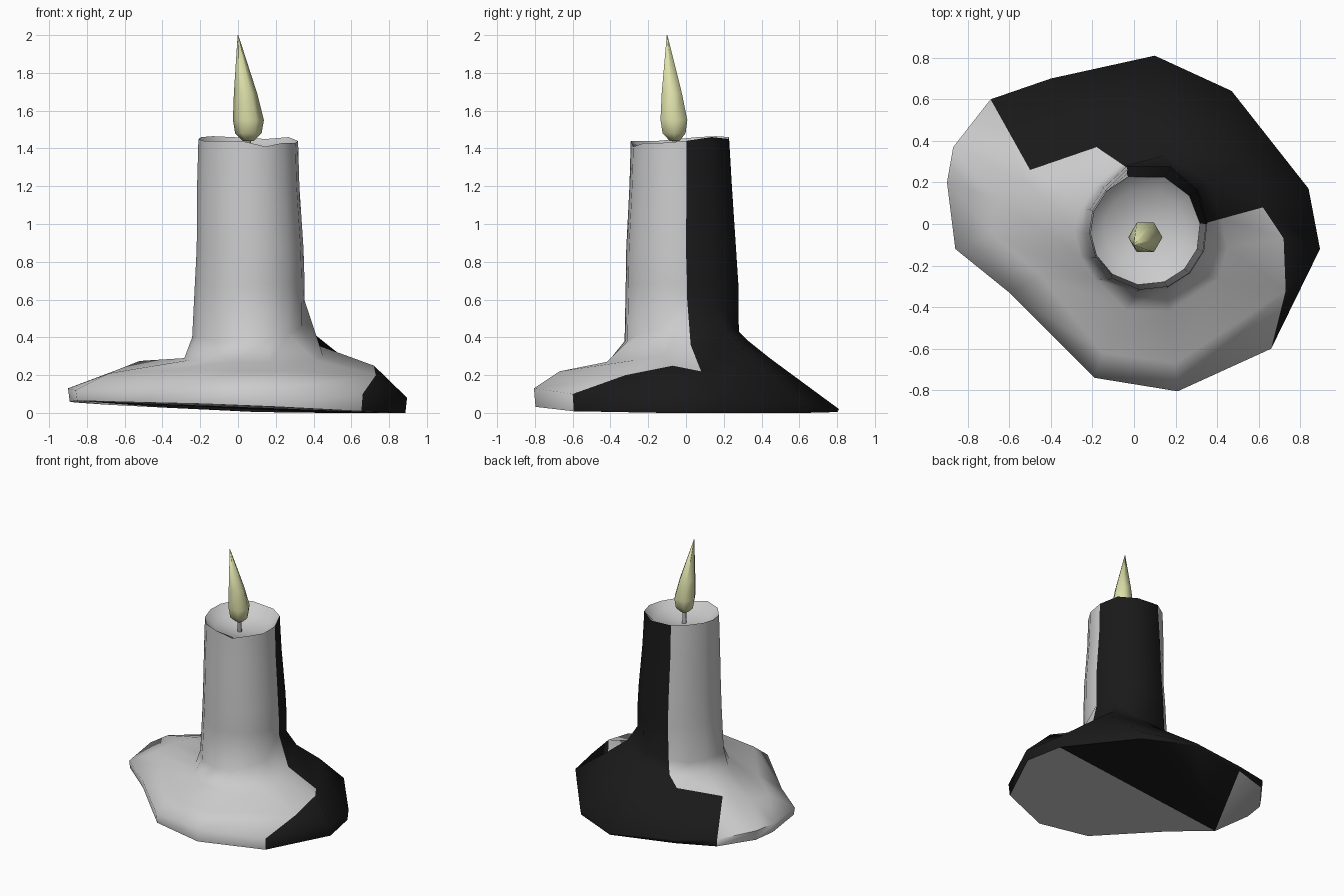
import bpy, bmesh, math

if "Cube" in bpy.data.objects:
    bpy.data.objects.remove(bpy.data.objects["Cube"])

def material(name, col):
    m = bpy.data.materials.new(name)
    m.diffuse_color = (*col, 1)
    m.use_nodes = True
    m.node_tree.nodes["Principled BSDF"].inputs["Base Color"].default_value = m.diffuse_color
    return m

light_wax = material("light_grey_wax", (0.6, 0.6, 0.6))
dark_wax = material("black_wax", (0.01, 0.01, 0.01))
flame_yellow = material("pale_yellow", (0.72, 0.74, 0.40))
wick_grey = material("wick_grey", (0.42, 0.42, 0.42))

def finish(bm, name, mats, angle):
    bmesh.ops.recalc_face_normals(bm, faces=bm.faces)
    me = bpy.data.meshes.new(name)
    bm.to_mesh(me)
    bm.free()
    ob = bpy.data.objects.new(name, me)
    bpy.context.collection.objects.link(ob)
    for m in mats:
        me.materials.append(m)
    bpy.ops.object.select_all(action='DESELECT')
    ob.select_set(True)
    bpy.context.view_layer.objects.active = ob
    bpy.ops.object.shade_smooth_by_angle(angle=math.radians(angle))
    return ob

def ring(bm, pts):
    return [bm.verts.new(p) for p in pts]

def bridge(bm, a, b, dark=()):
    n = len(a)
    for i in range(n):
        j = (i + 1) % n
        f = bm.faces.new((a[i], a[j], b[j], b[i]))
        f.material_index = 1 if i in dark else 0

# Melted wax: irregular puddle edge and shoulder, counterclockwise from +x
edge = [(.895, -.12, .08), (.84, .17, .08), (.47, .64, .05), (.10, .81, .02),
        (-.40, .70, .06), (-.69, .60, .10), (-.87, .37, .13), (-.90, .20, .13),
        (-.86, -.12, .12), (-.60, -.33, .12), (-.19, -.74, .12),
        (.21, -.805, .13), (.66, -.60, .10)]
shoulder = [(.72, -.07, .25), (.62, .08, .22), (.50, .30, .34), (.12, .45, .285),
            (-.18, .37, .28), (-.50, .26, .26), (-.52, .20, .275), (-.66, .12, .22),
            (-.68, -.05, .21), (-.45, -.25, .22), (-.15, -.62, .22),
            (.20, -.67, .22), (.73, -.32, .20)]
angles = [-20, 7, 38, 70, 108, 135, 160, 183, 207, 233, 262, 290, 315]
mid_z = [.30, .36, .45, .38, .32, .29, .29, .29, .28, .27, .27, .27, .28]
mid_f = [.7, .75, .7, .7, .9, .9, .9, .9, .9, .8, .7, .7, .7]
neck_z = [.45, .60, .56, .43, .43, .40, .40, .40, .40, .38, .38, .38, .42]
rim_z = [1.43, 1.44, 1.46, 1.45, 1.46, 1.465, 1.46, 1.45, 1.44, 1.44, 1.44, 1.41, 1.43]
bulge = [0, 0, .02, .035, .03, 0, 0, 0, 0, 0, 0, 0, 0]
CX, CY = .055, -.03

def column(r, zs, bulged=0.0, dx=0, dy=0):
    return [(CX + dx + (r + bulged * b) * math.cos(math.radians(a)),
             CY + dy + (r + bulged * b) * math.sin(math.radians(a)), z)
            for a, z, b in zip(angles, zs, bulge)]

bm = bmesh.new()
n = len(edge)
skirt_dark = {12, 0, 1, 2, 3, 4}
side_dark = {1, 2, 3}
base = ring(bm, [(x * .99, y * .99, min(z - .01, max(0, .025 - .043 * x - .02 * y)))
                 for x, y, z in edge])
rim = ring(bm, edge)
top = ring(bm, shoulder)
bridge(bm, base, rim, skirt_dark)
bridge(bm, rim, top, skirt_dark)
# Concave sweep from the puddle into the column
neck = column(.298, neck_z, .9)
mid = ring(bm, [(s[0] * (1 - f) + c[0] * f, s[1] * (1 - f) + c[1] * f, z)
                for s, c, z, f in zip(shoulder, neck, mid_z, mid_f)])
bridge(bm, top, mid, side_dark)
prev = mid
for r, zs, b, dx, dy in [(.298, neck_z, .9, 0, 0), (.292, [.68] * n, 1, .008, 0),
                         (.284, [.87] * n, 1, .01, -.005), (.272, [1.2] * n, .5, 0, 0),
                         (.265, rim_z, .2, 0, 0)]:
    cur = ring(bm, column(r, zs, b, dx, dy))
    bridge(bm, prev, cur, side_dark)
    prev = cur
# Hollow around the wick
bowl = ring(bm, column(.2, [1.385] * n))
bridge(bm, prev, bowl)
floor = bm.verts.new((CX, CY - .02, 1.35))
for i in range(n):
    bm.faces.new((bowl[i], bowl[(i + 1) % n], floor))
# Underside, one wide dark panel between two light ones
for ids, dark in [((1, 2, 3, 4, 8), 1), ((4, 5, 6, 7, 8), 0),
                  ((8, 9, 10, 11, 12, 0, 1), 0)]:
    f = bm.faces.new([base[i] for i in ids])
    f.material_index = dark
finish(bm, "melted_candle", [light_wax, dark_wax], 75)

# Lofted hexagonal parts: stations are (x, y, z, radius)
def hex_loft(name, stations, mat):
    b = bmesh.new()
    rings = [ring(b, [(x + r * math.cos(k * math.pi / 3),
                       y + r * math.sin(k * math.pi / 3), z) for k in range(6)])
             for x, y, z, r in stations]
    for lo, hi in zip(rings, rings[1:]):
        bridge(b, lo, hi)
    b.faces.new(rings[0])
    b.faces.new(rings[-1])
    finish(b, name, [mat], 80)

hex_loft("flame", [(.055, -.06, 1.44, .03), (.055, -.063, 1.48, .07),
                   (.055, -.064, 1.55, .082), (.04, -.075, 1.69, .062),
                   (0, -.1, 2.0, .002)], flame_yellow)
hex_loft("wick", [(.05, -.05, 1.34, .017), (.055, -.06, 1.45, .014)], wick_grey)
